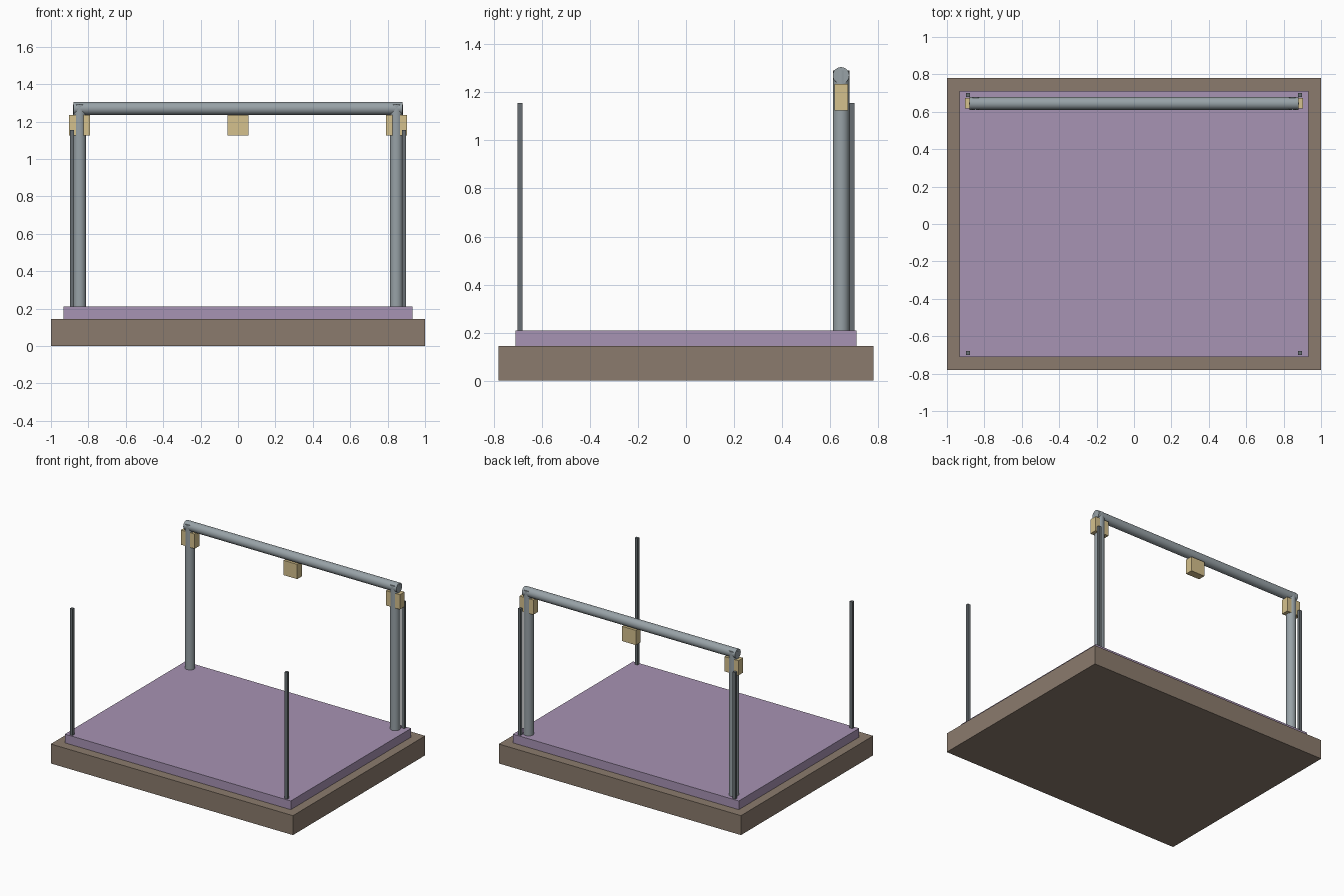
import bpy, math

if "Cube" in bpy.data.objects:
    bpy.data.objects.remove(bpy.data.objects["Cube"])


def material(name, rgb):
    m = bpy.data.materials.new(name)
    lin = [((c / 255 + 0.055) / 1.055) ** 2.4 for c in rgb]
    m.diffuse_color = (*lin, 1)
    m.use_nodes = True
    m.node_tree.nodes["Principled BSDF"].inputs["Base Color"].default_value = m.diffuse_color
    return m


brown = material("brown_earth", (139, 123, 109))
purple = material("purple_mat", (167, 147, 179))
steel = material("grey_steel", (152, 162, 167))
dark = material("dark_metal", (104, 111, 115))
tan = material("tan_wood", (213, 193, 141))


def box(name, mat, centre, size):
    bpy.ops.mesh.primitive_cube_add(size=1, location=centre)
    ob = bpy.context.object
    ob.name = name
    ob.scale = size
    bpy.ops.object.transform_apply(location=False, rotation=False, scale=True)
    ob.data.materials.append(mat)
    return ob


def tube(name, mat, centre, radius, length, rotation=(0, 0, 0)):
    bpy.ops.mesh.primitive_cylinder_add(vertices=24, radius=radius, depth=length,
                                        location=centre, rotation=rotation)
    ob = bpy.context.object
    ob.name = name
    ob.data.materials.append(mat)
    bpy.ops.object.shade_smooth_by_angle(angle=math.radians(35))
    return ob


BEAM_Y, BEAM_Z, R = 0.645, 1.27, 0.0345
MAT_TOP = 0.21

# Stepped floor
box("ground_slab", brown, (0, 0, 0.0725), (2, 1.56, 0.145))
box("floor_mat", purple, (0, 0, 0.1775), (1.866, 1.42, 0.065))

# Main frame: two columns and a crossbeam
for side, label in ((-1, "left"), (1, "right")):
    tube(label + "_column", steel, (side * 0.847, BEAM_Y, (MAT_TOP + 1.29) / 2),
         R, 1.29 - MAT_TOP)
tube("crossbeam", steel, (0, BEAM_Y, BEAM_Z), R, 1.76, (0, math.pi / 2, 0))

# Blocks under the beam
for x, label in ((-0.847, "left"), (0, "middle"), (0.847, "right")):
    box(label + "_block", tan, (x, BEAM_Y, 1.18), (0.114, 0.056, 0.11))

# Thin corner poles
for x in (-0.887, 0.887):
    for y in (-0.69, 0.69):
        box("corner_pole", dark, (x, y, (MAT_TOP + 1.155) / 2),
            (0.022, 0.02, 1.155 - MAT_TOP))
